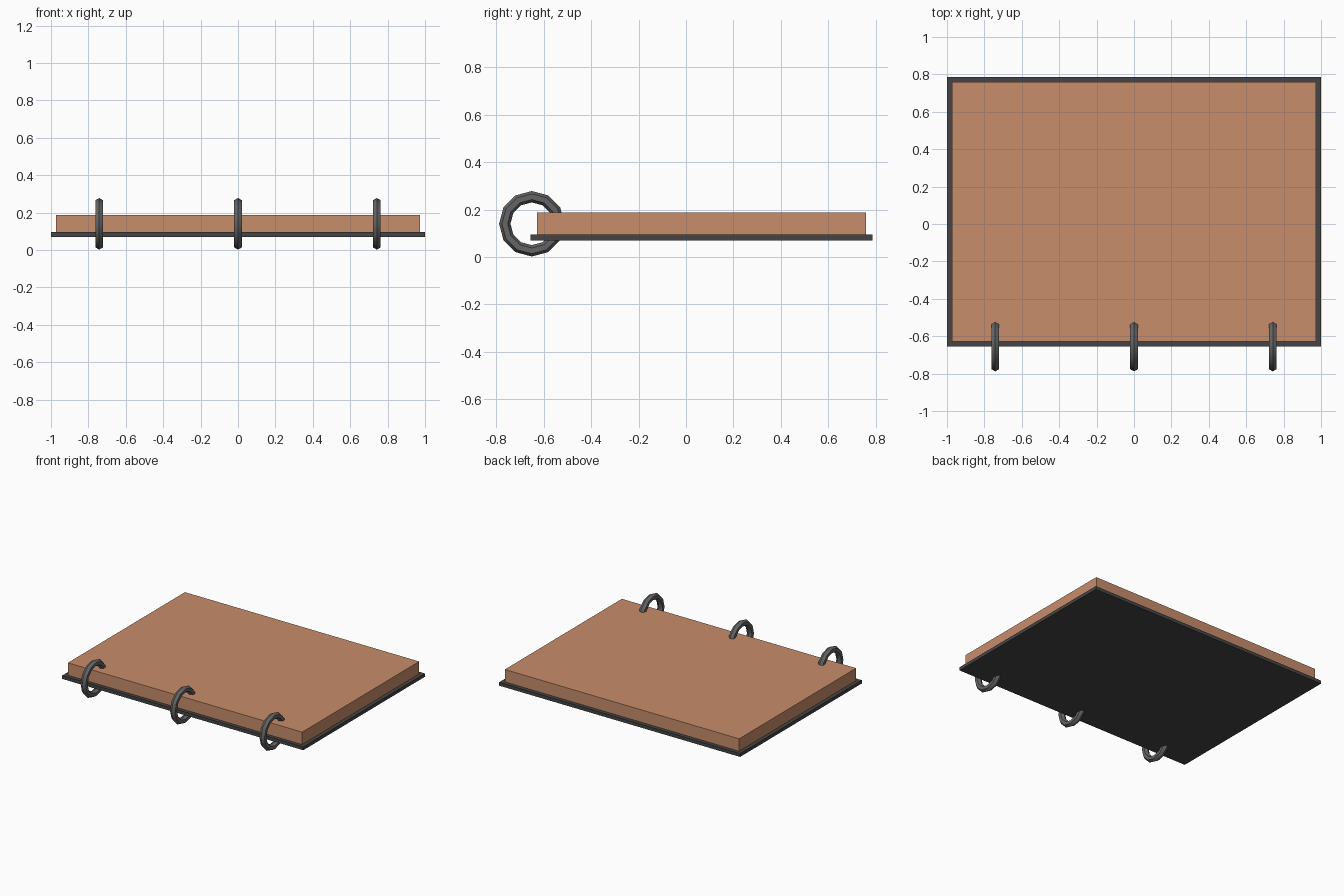
import bpy
from math import pi

if "Cube" in bpy.data.objects:
    bpy.data.objects.remove(bpy.data.objects["Cube"])


def material(name, color):
    m = bpy.data.materials.new(name)
    m.diffuse_color = (*color, 1)
    m.use_nodes = True
    m.node_tree.nodes["Principled BSDF"].inputs["Base Color"].default_value = m.diffuse_color
    return m


def box(name, lo, hi, mat):
    center = [(a + b) / 2 for a, b in zip(lo, hi)]
    bpy.ops.mesh.primitive_cube_add(size=1, location=center)
    ob = bpy.context.object
    ob.name = name
    ob.scale = [b - a for a, b in zip(lo, hi)]
    bpy.ops.object.transform_apply(location=False, rotation=False, scale=True)
    ob.data.materials.append(mat)
    return ob


paper = material("paper", (0.58, 0.27, 0.15))
board = material("board", (0.06, 0.06, 0.06))
metal = material("metal", (0.13, 0.13, 0.13))

# Back cover board and the page block lying on it
box("back_cover", (-1, -0.655, 0.07), (1, 0.787, 0.095), board)
box("page_block", (-0.972, -0.628, 0.095), (0.972, 0.759, 0.188), paper)

# Three binder rings standing across the front edge
for i, x in enumerate((-0.742, 0, 0.742)):
    bpy.ops.mesh.primitive_torus_add(
        major_segments=12, minor_segments=6, major_radius=0.114, minor_radius=0.024,
        location=(x, -0.65, 0.14), rotation=(0, pi / 2, 0))
    ring = bpy.context.object
    ring.name = f"binder_ring_{i + 1}"
    ring.data.materials.append(metal)
    bpy.ops.object.shade_smooth_by_angle(angle=pi / 6)
